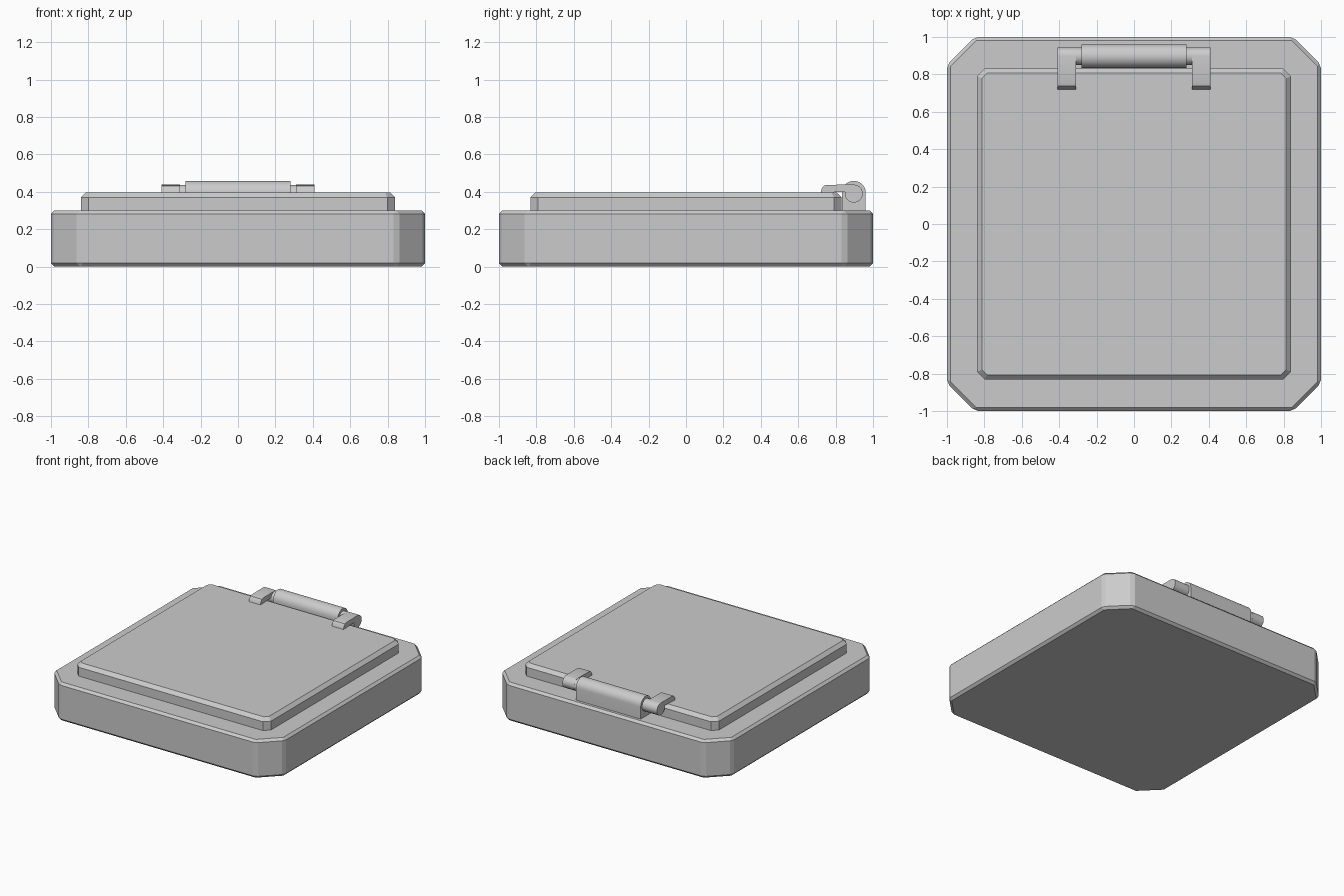
import bpy, bmesh, math

if "Cube" in bpy.data.objects:
    bpy.data.objects.remove(bpy.data.objects["Cube"])


def prism(name, pts, lo, hi, axis, bevel=0.0, smooth=False):
    """Extrude a closed outline from lo to hi along 'Z' (pts x,y) or 'X' (pts y,z)."""
    place = (lambda a, b, h: (a, b, h)) if axis == 'Z' else (lambda a, b, h: (h, a, b))
    bm = bmesh.new()
    ends = [[bm.verts.new(place(a, b, h)) for a, b in pts] for h in (lo, hi)]
    n = len(pts)
    for i in range(n):
        j = (i + 1) % n
        bm.faces.new((ends[0][i], ends[0][j], ends[1][j], ends[1][i]))
    bm.faces.new(ends[0][::-1])
    bm.faces.new(ends[1])
    if bevel:
        bmesh.ops.bevel(bm, geom=bm.edges[:], offset=bevel, offset_type='OFFSET',
                        segments=1, profile=0.5, affect='EDGES')
    bmesh.ops.recalc_face_normals(bm, faces=bm.faces[:])
    mesh = bpy.data.meshes.new(name)
    bm.to_mesh(mesh)
    bm.free()
    obj = bpy.data.objects.new(name, mesh)
    bpy.context.collection.objects.link(obj)
    if smooth:
        bpy.ops.object.select_all(action='DESELECT')
        bpy.context.view_layer.objects.active = obj
        obj.select_set(True)
        bpy.ops.object.shade_smooth_by_angle(angle=math.radians(30))
    return obj


def cut_rect(x, y, c):
    """Rectangle outline with cut corners."""
    return [(x - c, -y), (x, -y + c), (x, y - c), (x - c, y),
            (-x + c, y), (-x, y - c), (-x, -y + c), (-x + c, -y)]


def arc(cy, cz, r, a0, a1, n):
    angles = [math.radians(a0 + (a1 - a0) * i / n) for i in range(n + 1)]
    return [(cy + r * math.cos(a), cz + r * math.sin(a)) for a in angles]


# Base slab with cut corners and chamfered rims
prism("base", cut_rect(1.0, 1.0, 0.15), 0.0, 0.30, 'Z', bevel=0.018)

# Lid: straight wall, then chamfered top
lid = prism("lid", cut_rect(0.84, 0.832, 0.042), 0.29, 0.395, 'Z')
bm = bmesh.new()
bm.from_mesh(lid.data)
rim = [e for e in bm.edges if all(v.co.z > 0.39 for v in e.verts)]
bmesh.ops.bevel(bm, geom=rim, offset=0.026, offset_type='OFFSET',
                segments=1, profile=0.5, affect='EDGES')
bm.to_mesh(lid.data)
bm.free()

# Hinge barrel: round top on a block standing on the base
CY, CZ = 0.897, 0.394
barrel = arc(CY, CZ, 0.064, 0, 180, 14) + [(CY - 0.064, 0.29), (CY + 0.064, 0.29)]
prism("hinge_barrel", barrel, -0.28, 0.28, 'X', smooth=True)

# Hinge pin through the barrel
prism("hinge_pin", arc(CY, CZ - 0.004, 0.047, 0, 345, 23), -0.33, 0.33, 'X', smooth=True)

# Hinge arms: eye around the pin, leaf reaching over the lid
arm = (arc(CY, CZ - 0.004, 0.048, 168, 450, 22)
       + [(0.755, 0.437), (0.738, 0.432), (0.726, 0.418), (0.72, 0.394)])
for side, lo, hi in (("left", -0.41, -0.31), ("right", 0.31, 0.41)):
    prism(f"hinge_arm_{side}", arm, lo, hi, 'X', smooth=True)
